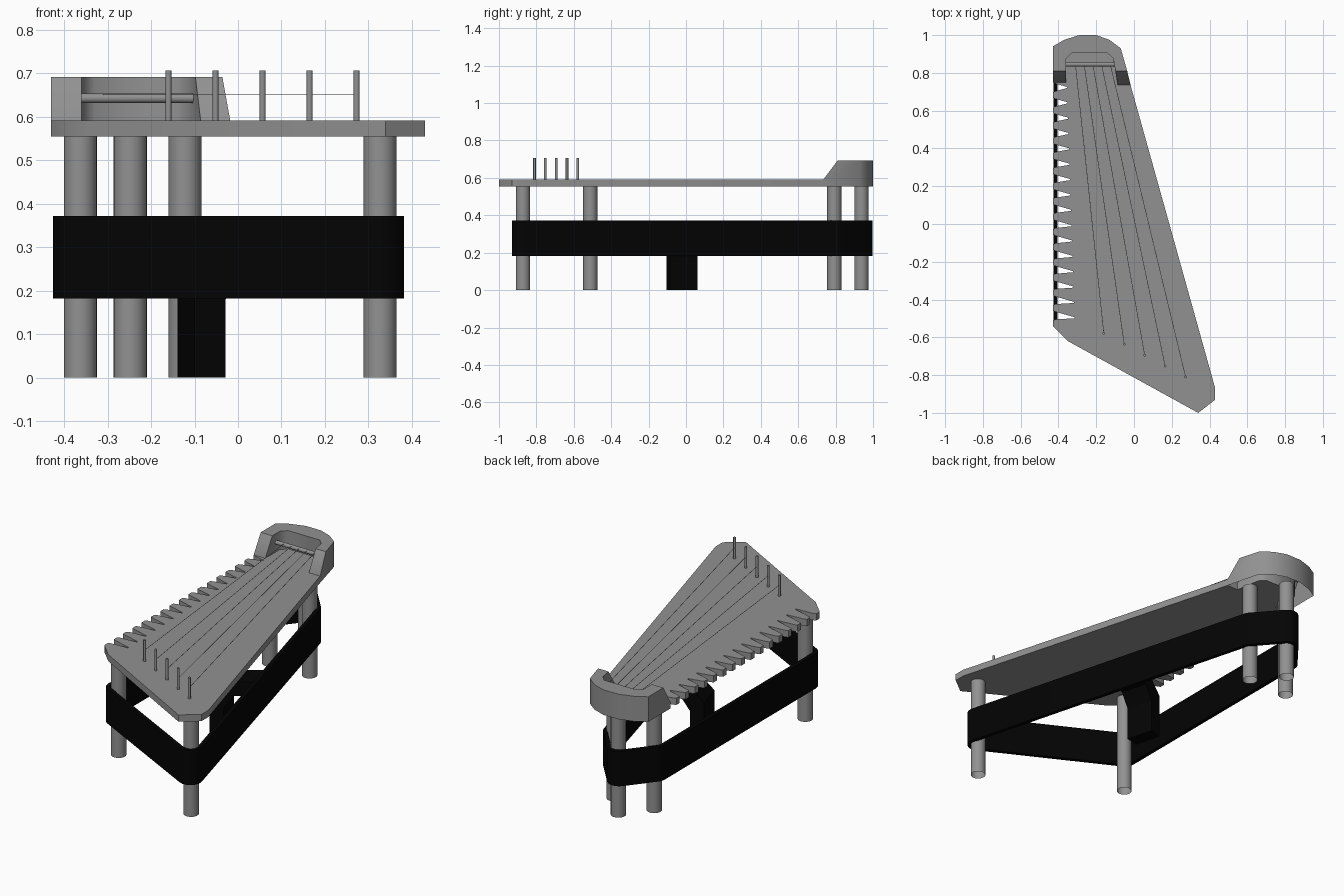
import bpy, bmesh, math
from mathutils import Vector

if "Cube" in bpy.data.objects:
    bpy.data.objects.remove(bpy.data.objects["Cube"])


def material(name, v):
    m = bpy.data.materials.new(name)
    m.diffuse_color = (v, v, v, 1)
    m.use_nodes = True
    m.node_tree.nodes["Principled BSDF"].inputs["Base Color"].default_value = m.diffuse_color
    return m


GREY = material("mid grey", 0.285)
BLACK = material("black", 0.001)


def finish(name, bm, mat, smooth=0):
    bmesh.ops.recalc_face_normals(bm, faces=bm.faces)
    me = bpy.data.meshes.new(name)
    bm.to_mesh(me)
    bm.free()
    me.materials.append(mat)
    ob = bpy.data.objects.new(name, me)
    bpy.context.collection.objects.link(ob)
    if smooth:
        bpy.ops.object.select_all(action='DESELECT')
        ob.select_set(True)
        bpy.context.view_layer.objects.active = ob
        bpy.ops.object.shade_smooth_by_angle(angle=math.radians(smooth))
    return ob


def loft(name, loops, mat, smooth=0, open_start=False):
    """Skin matching closed loops of 3D points and cap the ends."""
    bm = bmesh.new()
    rings = [[bm.verts.new(p) for p in loop] for loop in loops]
    n = len(rings[0])
    if not open_start:
        bm.faces.new(rings[0])
    bm.faces.new(rings[-1])
    for a, b in zip(rings, rings[1:]):
        for i in range(n):
            j = (i + 1) % n
            bm.faces.new((a[i], a[j], b[j], b[i]))
    return finish(name, bm, mat, smooth)


def at(points, z):
    return [(x, y, z) for x, y in points]


def rod(name, p, q, r, sides, caps=True):
    p, q = Vector(p), Vector(q)
    bm = bmesh.new()
    bmesh.ops.create_cone(bm, cap_ends=caps, segments=sides, radius1=r, radius2=r, depth=(q - p).length)
    rot = (q - p).to_track_quat('Z', 'Y').to_matrix().to_4x4()
    rot.translation = (p + q) / 2
    bmesh.ops.transform(bm, matrix=rot, verts=bm.verts)
    return finish(name, bm, GREY, 35)


# Outline of the horseshoe head: outer arc, left arm, inner cavity, right arm
Z0, Z1 = 0.555, 0.592
back_arc = [(-0.07, 0.93), (-0.13, 0.975), (-0.20, 1.0), (-0.29, 1.0), (-0.37, 0.975), (-0.43, 0.94)]
cavity = [(-0.36, 0.875), (-0.33, 0.905), (-0.14, 0.905), (-0.11, 0.875)]
low = [(-0.018, 0.735)] + back_arc + [(-0.43, 0.75), (-0.36, 0.75)] + cavity + [(-0.086, 0.735)]
high = [(-0.036, 0.81)] + back_arc + [(-0.43, 0.81), (-0.36, 0.81)] + cavity + [(-0.098, 0.81)]

# Head block: hollow from below, with sloping front ends
loft("head_block", [at(low, Z0), at(low, Z1), at(high, 0.692)], GREY, 50, open_start=True)

# Soundboard: tapered plate fitting into the head, with a comb of notches on the left
outline = [(-0.43, -0.54), (-0.35, -0.62), (0.34, -1.0), (0.43, -0.93), (0.43, -0.87),
           low[0], low[-1]] + cavity[::-1] + [(-0.36, 0.75), (-0.43, 0.75)]
for i in range(16):
    c = 0.723 - 0.0805 * i
    t = i / 15
    tip = -0.355 + 0.04 * t
    outline += [(-0.43, c + 0.026), (-0.416, c + 0.020), (tip, c + 0.003 - 0.012 * t),
                (tip, c - 0.003 - 0.012 * t), (-0.416, c - 0.020), (-0.43, c - 0.026)]
loft("soundboard", [at(outline, Z0), at(outline, Z1)], GREY, 52)

# Bridge rod, tuning pins and flat strings
rod("bridge_rod", (-0.362, 0.845, 0.643), (-0.103, 0.845, 0.643), 0.011, 16)
for i in range(5):
    x, y = -0.160 + 0.1083 * i, -0.578 - 0.058 * i
    rod("tuning_pin", (x, y, Z1 - 0.01), (x, y, 0.707), 0.007, 12)
    x0 = -0.31 + 0.046 * i
    strip = [(x0 - 0.0015, 0.845), (x0 + 0.0015, 0.845), (x + 0.0015, y), (x - 0.0015, y)]
    loft("string", [at(strip, 0.6505), at(strip, 0.651)], GREY)

# Five round hollow legs
legs = [(0.327, -0.872), (-0.122, 0.793), (-0.248, 0.938), (-0.363, 0.793), (-0.363, -0.512)]
for x, y in legs:
    rod("leg", (x, y, 0), (x, y, Z0), 0.038, 32, caps=False)


# Wide black band wrapped around the legs
def wrap(r):
    pts = []
    n = len(legs)
    for i in range(n):
        p, c, q = (Vector(legs[k % n]) for k in (i - 1, i, i + 1))
        d0, d1 = c - p, q - c
        a0 = math.atan2(d0.y, d0.x) - math.pi / 2
        turn = (math.atan2(d1.y, d1.x) - math.atan2(d0.y, d0.x)) % (2 * math.pi)
        for k in range(7):
            a = a0 + turn * k / 6
            pts.append((c.x - 0.004 + r * math.cos(a), c.y + r * math.sin(a)))
    return pts


bm = bmesh.new()
rings = [[bm.verts.new((x, y, z)) for x, y in wrap(r)]
         for r, z in ((0.059, 0.182), (0.059, 0.372), (0.038, 0.372), (0.038, 0.182))]
n = len(rings[0])
for k in range(4):
    a, b = rings[k], rings[(k + 1) % 4]
    for i in range(n):
        j = (i + 1) % n
        bm.faces.new((a[i], a[j], b[j], b[i]))
finish("leg_band", bm, BLACK, 35)

# Bent strap foot, square to the right run of the band and joined to it
along = Vector((0.966, 0.26, 0))
across = Vector((0.26, -0.966, 0)) * 0.0755
centre = Vector((-0.085, -0.022, 0))
profile = [(-0.036, 0), (-0.036, 0.24), (0.05, 0.325), (0.215, 0.35), (0.215, 0.28),
           (0.09, 0.255), (0.038, 0.18), (0.038, 0)]
spine = [centre + along * s + Vector((0, 0, z)) for s, z in profile]
loft("centre_foot", [[p - across for p in spine], [p + across for p in spine]], BLACK)
